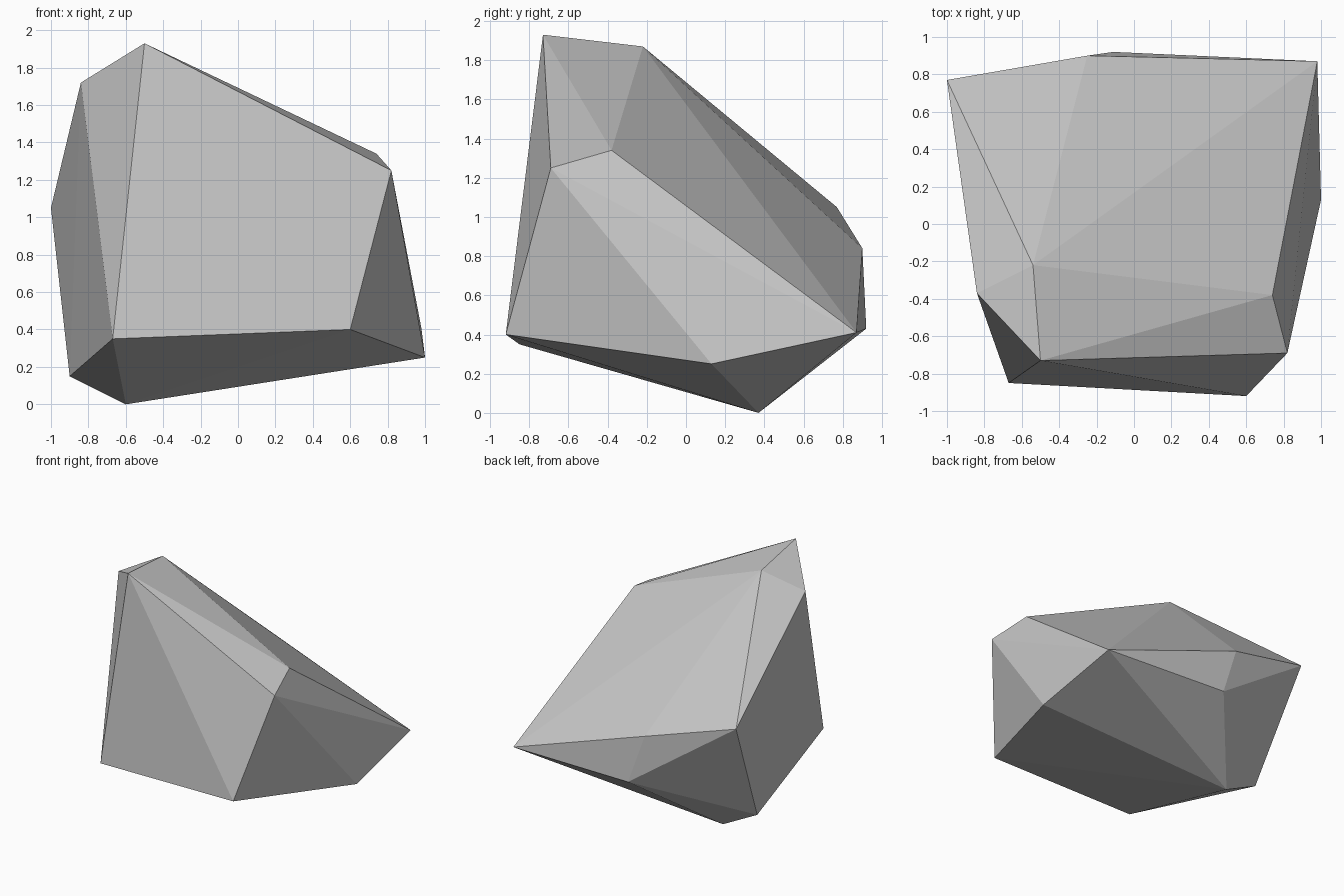
import bpy
import bmesh
from mathutils import Vector

cube = bpy.data.objects.get("Cube")
if cube:
    bpy.data.objects.remove(cube, do_unlink=True)

# Stone colour
grey = bpy.data.materials.new("stone_grey")
grey.use_nodes = True
colour = (0.57, 0.57, 0.57, 1)
grey.diffuse_color = colour
shader = next(n for n in grey.node_tree.nodes if n.type == 'BSDF_PRINCIPLED')
shader.inputs["Base Color"].default_value = colour
shader.inputs["Roughness"].default_value = 0.9

# Corners of the faceted rock, grouped by region
crest = [(-0.50, -0.73, 1.93), (-0.84, -0.37, 1.72), (-0.54, -0.22, 1.87)]
shoulder = [(0.74, -0.38, 1.34), (0.82, -0.69, 1.25)]
front_foot = [(0.60, -0.92, 0.40), (-0.67, -0.85, 0.35)]
underside = [(-0.60, 0.37, 0.0), (-0.90, 0.35, 0.15), (1.0, 0.13, 0.25)]
back = [(0.98, 0.87, 0.41), (-1.0, 0.77, 1.05),
        (-0.25, 0.90, 0.84), (-0.11, 0.92, 0.43)]

# Wrap the corners in a flat-faced hull
bm = bmesh.new()
for corner in crest + shoulder + front_foot + underside + back:
    bm.verts.new(Vector(corner))
bmesh.ops.convex_hull(bm, input=bm.verts[:])
bmesh.ops.recalc_face_normals(bm, faces=bm.faces[:])

mesh = bpy.data.meshes.new("rock")
bm.to_mesh(mesh)
bm.free()
mesh.materials.append(grey)
rock = bpy.data.objects.new("rock", mesh)
bpy.context.collection.objects.link(rock)
